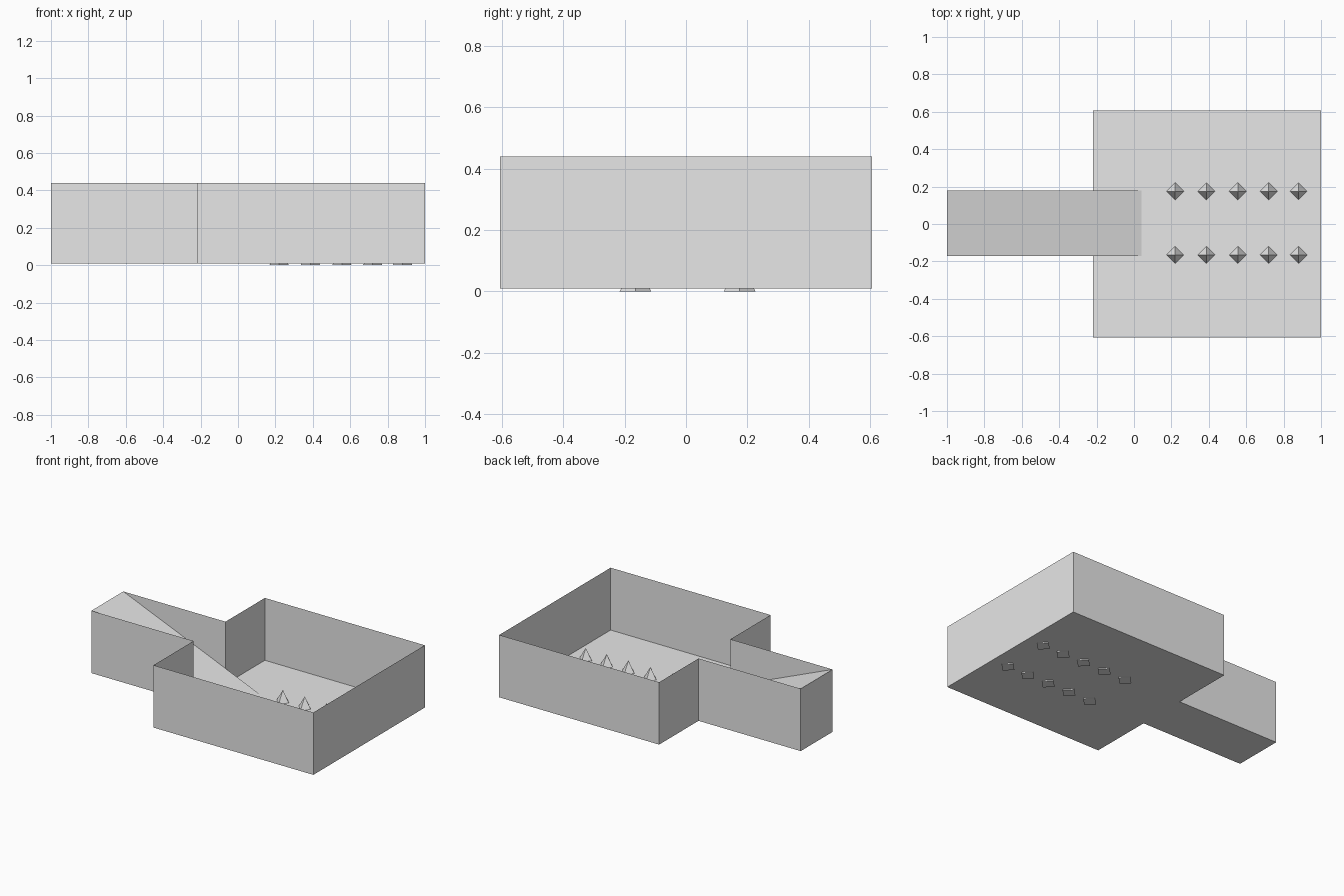
import bpy, bmesh
from math import radians

cube = bpy.data.objects.get("Cube")
if cube:
    bpy.data.objects.remove(cube, do_unlink=True)

grey = bpy.data.materials.new("plain grey")
grey.use_nodes = True
grey.diffuse_color = (0.8, 0.8, 0.8, 1)
grey.node_tree.nodes["Principled BSDF"].inputs["Base Color"].default_value = (0.8, 0.8, 0.8, 1)

FLOOR, RIM = 0.01, 0.44
X_END, X_TRAY, X_RIGHT = -1.0, -0.22, 1.0
Y_TRAY, Y_LOW, Y_HIGH = 0.607, -0.17, 0.178


def add_object(name, bm):
    mesh = bpy.data.meshes.new(name)
    bm.to_mesh(mesh)
    bm.free()
    mesh.materials.append(grey)
    obj = bpy.data.objects.new(name, mesh)
    bpy.context.collection.objects.link(obj)
    return obj


# Open pit and entry channel: one floor outline with thin walls pulled up
outline = [(X_END, Y_LOW), (X_TRAY, Y_LOW), (X_TRAY, -Y_TRAY), (X_RIGHT, -Y_TRAY),
           (X_RIGHT, Y_TRAY), (X_TRAY, Y_TRAY), (X_TRAY, Y_HIGH), (X_END, Y_HIGH)]
bm = bmesh.new()
floor = bm.faces.new([bm.verts.new((x, y, FLOOR)) for x, y in outline])
walls = bmesh.ops.extrude_edge_only(bm, edges=list(floor.edges))
rim = [g for g in walls["geom"] if isinstance(g, bmesh.types.BMVert)]
bmesh.ops.translate(bm, verts=rim, vec=(0, 0, RIM - FLOOR))
bmesh.ops.recalc_face_normals(bm, faces=bm.faces)
add_object("pit_and_channel", bm)

# Sloping sheet from the channel's far rim down to the pit floor
bm = bmesh.new()
ramp = [(X_END, Y_LOW, RIM), (0.04, Y_LOW, FLOOR), (0.04, Y_HIGH, FLOOR), (X_END, Y_HIGH, RIM)]
bm.faces.new([bm.verts.new(p) for p in ramp])
add_object("ramp", bm)

# Two rows of four-sided spikes whose bases poke through the floor
for row, y in (("front", -0.165), ("back", 0.175)):
    for i, x in enumerate((0.22, 0.387, 0.555, 0.72, 0.88)):
        bm = bmesh.new()
        bmesh.ops.create_cone(bm, cap_ends=True, segments=4, radius1=0.052, radius2=0, depth=0.088)
        spike = add_object(f"{row}_spike_{i + 1}", bm)
        spike.location = (x, y, 0.044)
